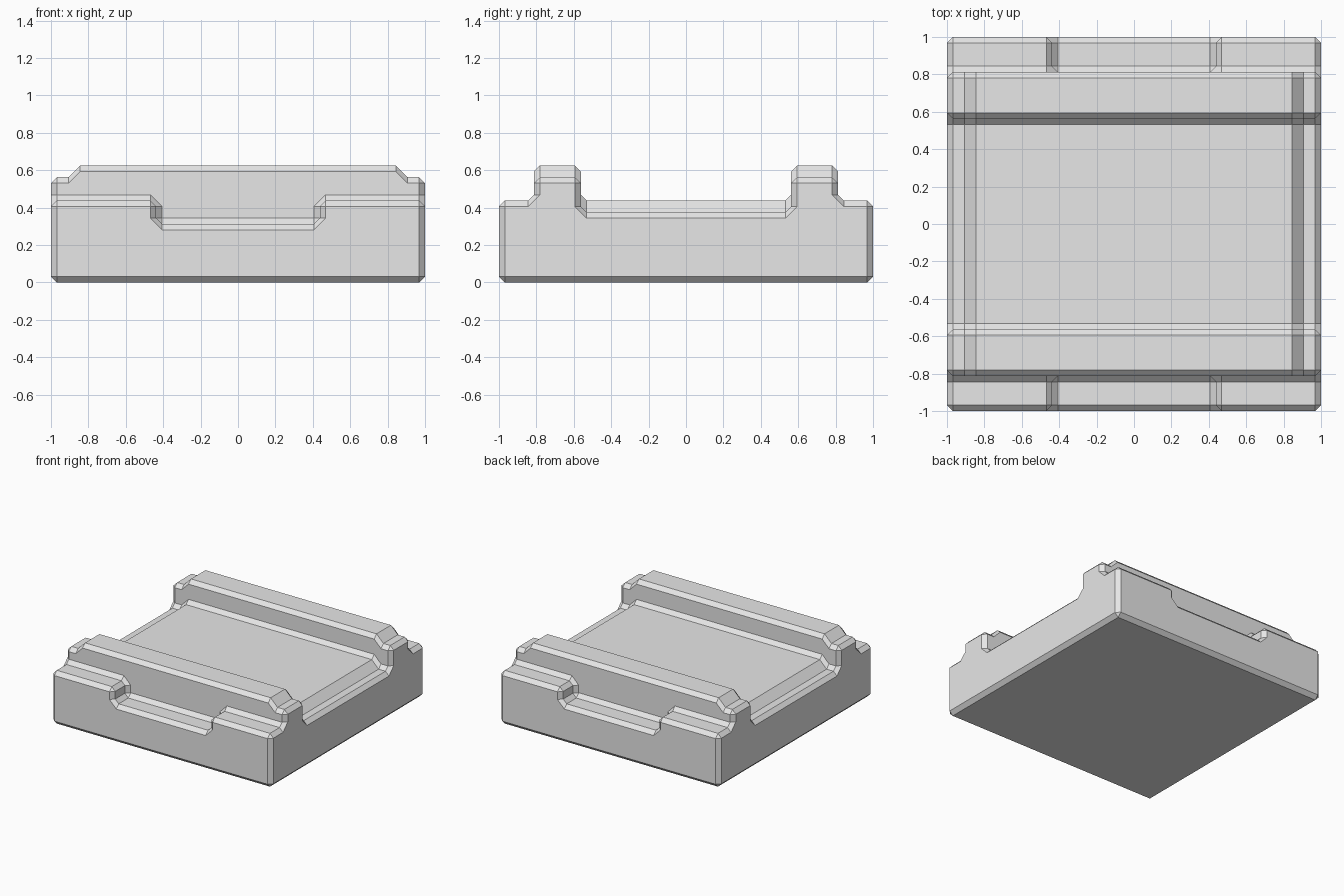
import bpy
import bmesh
import math

if "Cube" in bpy.data.objects:
    bpy.data.objects.remove(bpy.data.objects["Cube"], do_unlink=True)

U = 1 / 32  # modelling unit: one bevel width

# Cross-section (y, z), from the front edge to the middle floor:
# ledge, rail outer wall, rail top, rail inner wall, floor
SECTION = [(-32, 13), (-31, 14), (-27, 14), (-26, 15), (-26, 19),
           (-25, 20), (-19, 20), (-18, 19), (-18, 15), (-17, 14)]
# The same section bevelled back at the side face
SIDE = [(-32, 13), (-31, 13), (-27, 13), (-25, 15), (-25, 17),
        (-25, 17), (-19, 17), (-19, 17), (-19, 13), (-17, 11)]


def station(x, drop=0):
    """Section at x, with the rail and floor lowered by drop."""
    return [(x, y, z - (drop if j > 3 else 0)) for j, (y, z) in enumerate(SECTION)]


def notch(ledge_x, ledge_z, rail_x):
    """Section through the step of the ledge notch."""
    ledge = [(x, SECTION[j][0], z) for j, (x, z) in enumerate(zip(ledge_x, ledge_z))]
    return ledge + station(rail_x)[4:]


# Sections from the left side towards the middle
rows = [
    [(31, -32, 13)] + [(32, y, z) for y, z in SIDE[1:]],
    station(31, 2),
    station(29, 2),
    station(27),
    station(15),
    notch((15, 14, 14, 13), (13, 13, 13, 13), 13),
    notch((15, 14, 14, 13), (11, 11, 11, 11), 12),
    notch((13, 13, 13, 13), (9, 10, 10, 11), 11),
]
# Mirror front to back, then left to right
rows = [r + [(x, -y, z) for x, y, z in reversed(r)] for r in rows]
rows += [[(-x, y, z) for x, y, z in r] for r in reversed(rows)]

bm = bmesh.new()
verts = {}


def face(points):
    """Add a face, sharing vertices and skipping collapsed corners."""
    loop = []
    for p in points:
        if p not in verts:
            verts[p] = bm.verts.new([c * U for c in p])
        if verts[p] not in loop:
            loop.append(verts[p])
    if len(loop) > 2:
        bm.faces.new(loop)


# Top surface
for a, b in zip(rows, rows[1:]):
    for j in range(len(a) - 1):
        face([a[j], a[j + 1], b[j + 1], b[j]])

for s in (1, -1):
    # Side wall, end wall and their bottom bevels
    side = rows[0] if s > 0 else rows[-1]
    face(side[1:-1] + [(32 * s, 31, 1), (32 * s, -31, 1)])
    end = [r[-1 if s > 0 else 0] for r in rows[1:-1]]
    face(end + [(-31, 32 * s, 1), (31, 32 * s, 1)])
    face([(32 * s, -31, 1), (32 * s, 31, 1), (31 * s, 31, 0), (31 * s, -31, 0)])
    face([(-31, 32 * s, 1), (31, 32 * s, 1), (31, 31 * s, 0), (-31, 31 * s, 0)])
    # Vertical corner bevels
    for t in (1, -1):
        face([(31 * s, 32 * t, 13), (32 * s, 31 * t, 13),
              (32 * s, 31 * t, 1), (31 * s, 32 * t, 1)])
        face([(31 * s, 32 * t, 1), (32 * s, 31 * t, 1), (31 * s, 31 * t, 0)])
# Underside
face([(-31, -31, 0), (-31, 31, 0), (31, 31, 0), (31, -31, 0)])

# Join coplanar faces into clean flat panels
bmesh.ops.recalc_face_normals(bm, faces=bm.faces)
bmesh.ops.dissolve_limit(bm, angle_limit=math.radians(0.5),
                         verts=bm.verts, edges=bm.edges)
bmesh.ops.recalc_face_normals(bm, faces=bm.faces)

mesh = bpy.data.meshes.new("railed_base_block")
bm.to_mesh(mesh)
bm.free()
block = bpy.data.objects.new("railed_base_block", mesh)
bpy.context.collection.objects.link(block)

grey = bpy.data.materials.new("light_grey")
grey.use_nodes = True
grey.diffuse_color = (0.8, 0.8, 0.8, 1)
grey.node_tree.nodes["Principled BSDF"].inputs["Base Color"].default_value = (0.8, 0.8, 0.8, 1)
mesh.materials.append(grey)
